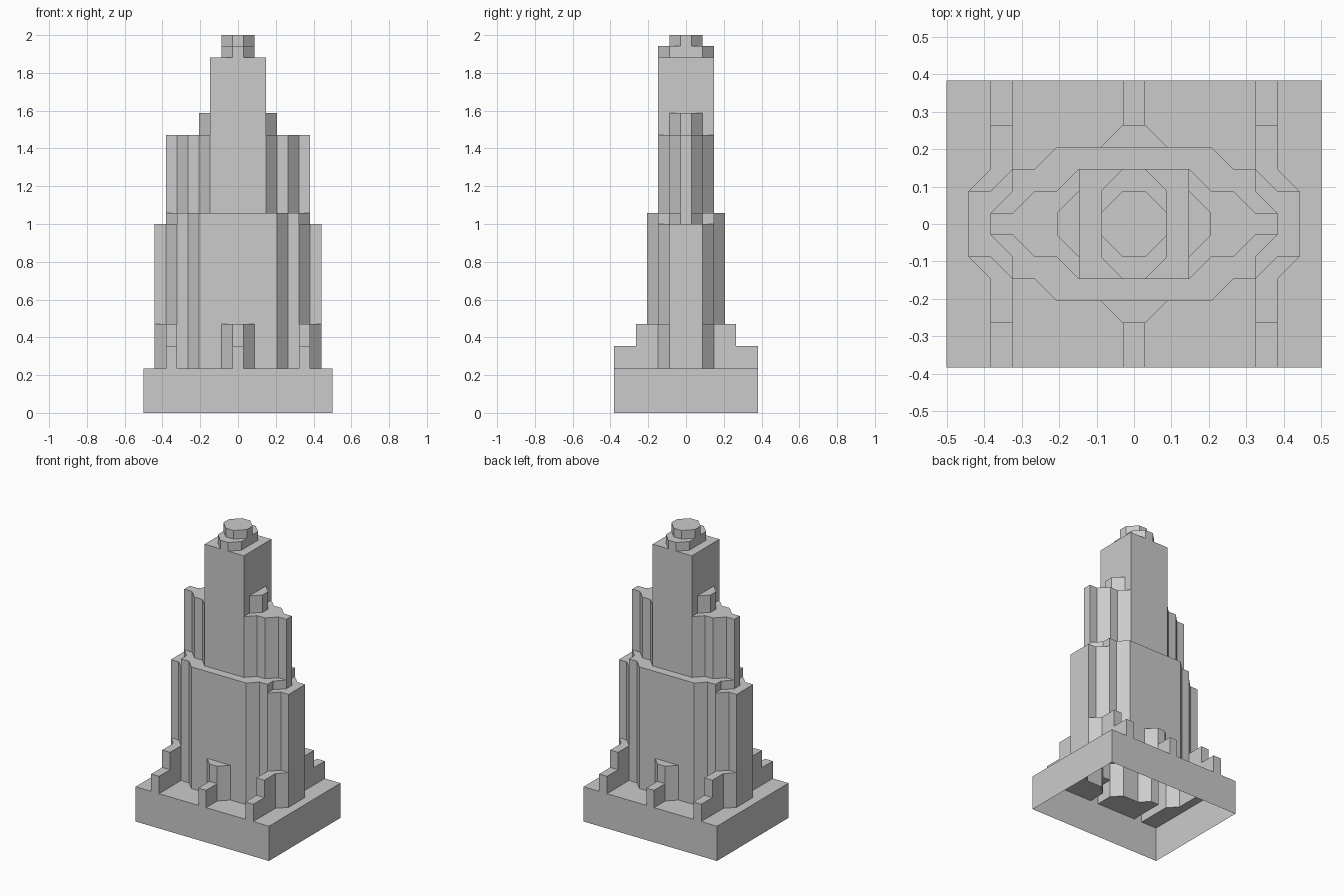
import bpy, bmesh, math

if "Cube" in bpy.data.objects:
    bpy.data.objects.remove(bpy.data.objects["Cube"])

U = 1 / 17          # building module: the tower is 17 x 13 x 34 modules
NX, NY = 8, 6       # modules either side of the centre one

# Each part: name, roof height, and its plan in one quadrant (mirrored in x and y).
# Later, taller parts rise through earlier ones.
O = (0, 0)
PARTS = [
    ("base_block", 4, [O, (8.5, 0), (8.5, 6.5), (0, 6.5)]),
    ("corner_buttress_feet", 6, [(5.5, 4.5), (6.5, 4.5), (6.5, 6.5), (5.5, 6.5)]),
    ("centre_buttress_feet", 6, [(0, 4.5), (.5, 4.5), (.5, 6.5), (0, 6.5)]),
    ("corner_buttresses", 8, [(5.5, 1.5), (7.5, 1.5), (6.5, 2.5), (6.5, 4.5), (5.5, 4.5)]),
    ("centre_buttresses", 8, [(0, 3.5), (1.5, 3.5), (.5, 4.5), (0, 4.5)]),
    ("end_wings", 17, [O, (7.5, 0), (7.5, 1.5), (6.5, 1.5), (5.5, 2.5), (0, 2.5)]),
    ("lower_tower", 18, [O, (6.5, 0), (6.5, .5), (5.5, 1.5), (5.5, 2.5),
                         (4.5, 2.5), (3.5, 3.5), (0, 3.5)]),
    ("middle_tower", 25, [O, (6.5, 0), (6.5, .5), (5.5, .5), (4.5, 1.5),
                          (3.5, 1.5), (2.5, 2.5), (0, 2.5)]),
    ("shoulders", 27, [O, (3.5, 0), (3.5, .5), (2.5, 1.5), (0, 1.5)]),
    ("upper_shaft", 32, [O, (2.5, 0), (2.5, 2.5), (0, 2.5)]),
    ("crown_step", 33, [O, (1.5, 0), (1.5, 1.5), (.5, 2.5), (0, 2.5)]),
    ("crown_cap", 34, [O, (1.5, 0), (1.5, .5), (.5, 1.5), (0, 1.5)]),
]


def inside(x, y, poly):
    hit = False
    for (x1, y1), (x2, y2) in zip(poly, poly[1:] + poly[:1]):
        if (y1 > y) != (y2 > y) and x < x1 + (y - y1) * (x2 - x1) / (y2 - y1):
            hit = not hit
    return hit


def part_at(tri):
    """Index of the tallest part covering the middle of a plan triangle."""
    x = abs(sum(p[0] for p in tri) / 3) + 0.001
    y = abs(sum(p[1] for p in tri) / 3) + 0.001
    return max(i for i, p in enumerate(PARTS) if inside(x, y, p[2]))


# Plan: every module split into four triangles, so walls can run at 45 degrees
tris, owners, edges = [], [], {}
for i in range(-NX, NX + 1):
    for j in range(-NY, NY + 1):
        ring = [(i - .5, j - .5), (i + .5, j - .5), (i + .5, j + .5), (i - .5, j + .5)]
        for a, b in zip(ring, ring[1:] + ring[:1]):
            tri = [a, b, (i, j)]
            tris.append(tri)
            owners.append(part_at(tri))
            for e in ((a, b), (b, (i, j)), ((i, j), a)):
                edges.setdefault(frozenset(e), []).append(len(tris) - 1)


def build_part(index):
    """Exposed roof and outer walls of one part; the inside stays hollow."""
    name, top, _ = PARTS[index]
    bm = bmesh.new()

    def face(points):
        bm.faces.new([bm.verts.new((x * U, y * U, z * U)) for x, y, z in points])

    for t, tri in enumerate(tris):
        if owners[t] != index:
            continue
        face([(x, y, top) for x, y in tri])
        for a, b in zip(tri, tri[1:] + tri[:1]):
            others = [n for n in edges[frozenset((a, b))] if n != t]
            low = PARTS[owners[others[0]]][1] if others else 0
            if low < top:
                face([(*a, low), (*b, low), (*b, top), (*a, top)])

    # Merge the modules into large flat faces
    bmesh.ops.remove_doubles(bm, verts=bm.verts[:], dist=1e-4)
    bmesh.ops.dissolve_limit(bm, angle_limit=math.radians(1),
                             verts=bm.verts[:], edges=bm.edges[:])
    mesh = bpy.data.meshes.new(name)
    bm.to_mesh(mesh)
    bm.free()
    bpy.context.collection.objects.link(bpy.data.objects.new(name, mesh))


for index in range(len(PARTS)):
    build_part(index)
